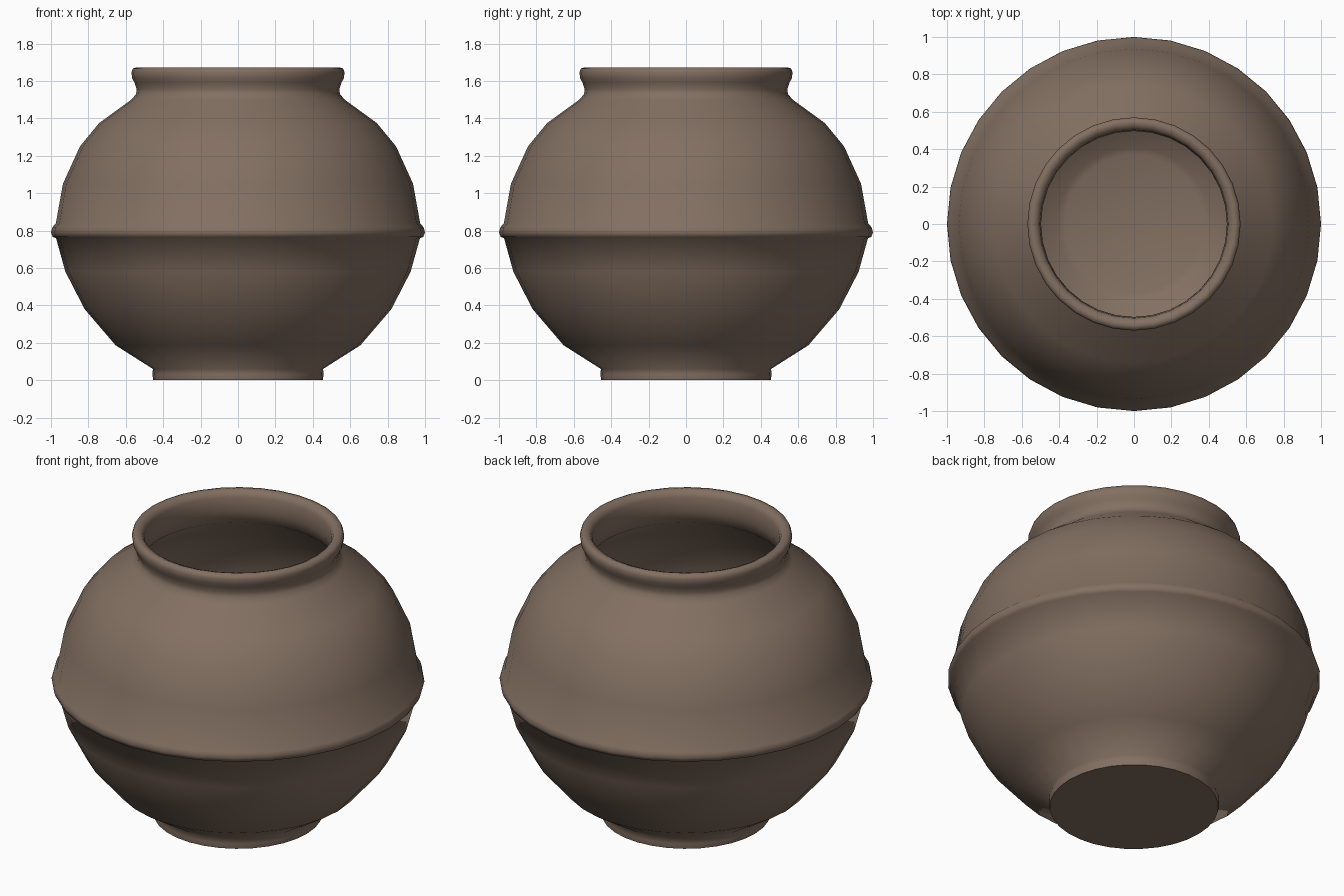
import bpy
import bmesh
import math

SEGMENTS = 32

cube = bpy.data.objects.get("Cube")
if cube:
    bpy.data.objects.remove(cube, do_unlink=True)

# Fired clay
CLAY = (0.225, 0.16, 0.12, 1.0)
clay = bpy.data.materials.new("brown clay")
clay.use_nodes = True
clay.diffuse_color = CLAY
shader = next(n for n in clay.node_tree.nodes if n.type == "BSDF_PRINCIPLED")
shader.inputs["Base Color"].default_value = CLAY
shader.inputs["Roughness"].default_value = 0.8


def lathe(name, profile):
    """Turn a (radius, height) profile around the z axis."""
    bm = bmesh.new()
    verts = [bm.verts.new((r, 0, z)) for r, z in profile]
    edges = [bm.edges.new(pair) for pair in zip(verts, verts[1:])]
    bmesh.ops.spin(bm, geom=verts + edges, axis=(0, 0, 1), cent=(0, 0, 0),
                   angle=math.tau, steps=SEGMENTS, use_duplicate=False)
    bmesh.ops.remove_doubles(bm, verts=bm.verts, dist=0.0005)
    bmesh.ops.recalc_face_normals(bm, faces=bm.faces)
    mesh = bpy.data.meshes.new(name)
    bm.to_mesh(mesh)
    bm.free()
    mesh.materials.append(clay)
    obj = bpy.data.objects.new(name, mesh)
    bpy.context.collection.objects.link(obj)
    bpy.ops.object.select_all(action="DESELECT")
    obj.select_set(True)
    bpy.context.view_layer.objects.active = obj
    bpy.ops.object.shade_smooth_by_angle(angle=math.radians(65))
    return obj


# Foot and lower bowl
foot = [(0, 0), (0.453, 0), (0.458, 0.03), (0.455, 0.06)]
lower_bowl = [(0.655, 0.187), (0.82, 0.38), (0.923, 0.58), (0.973, 0.76)]
# Raised band round the belly
band = [(0.99, 0.765), (1.0, 0.79), (0.992, 0.818), (0.974, 0.838)]
# Shoulder and neck
shoulder = [(0.936, 1.05), (0.845, 1.25), (0.742, 1.375), (0.57, 1.5)]
neck = [(0.545, 1.53), (0.542, 1.555), (0.553, 1.59)]
# Rolled lip
lip = [(0.566, 1.615), (0.57, 1.645), (0.562, 1.667), (0.54, 1.672),
       (0.515, 1.662), (0.503, 1.635)]
# Hollow inside, down to the floor
inside = [(0.497, 1.55), (0.525, 1.475), (0.7, 1.34), (0.8, 1.22),
          (0.885, 1.03), (0.92, 0.8), (0.875, 0.6), (0.775, 0.41),
          (0.62, 0.23), (0.41, 0.09), (0.37, 0.075), (0, 0.07)]

lathe("clay_pot", foot + lower_bowl + band + shoulder + neck + lip + inside)
